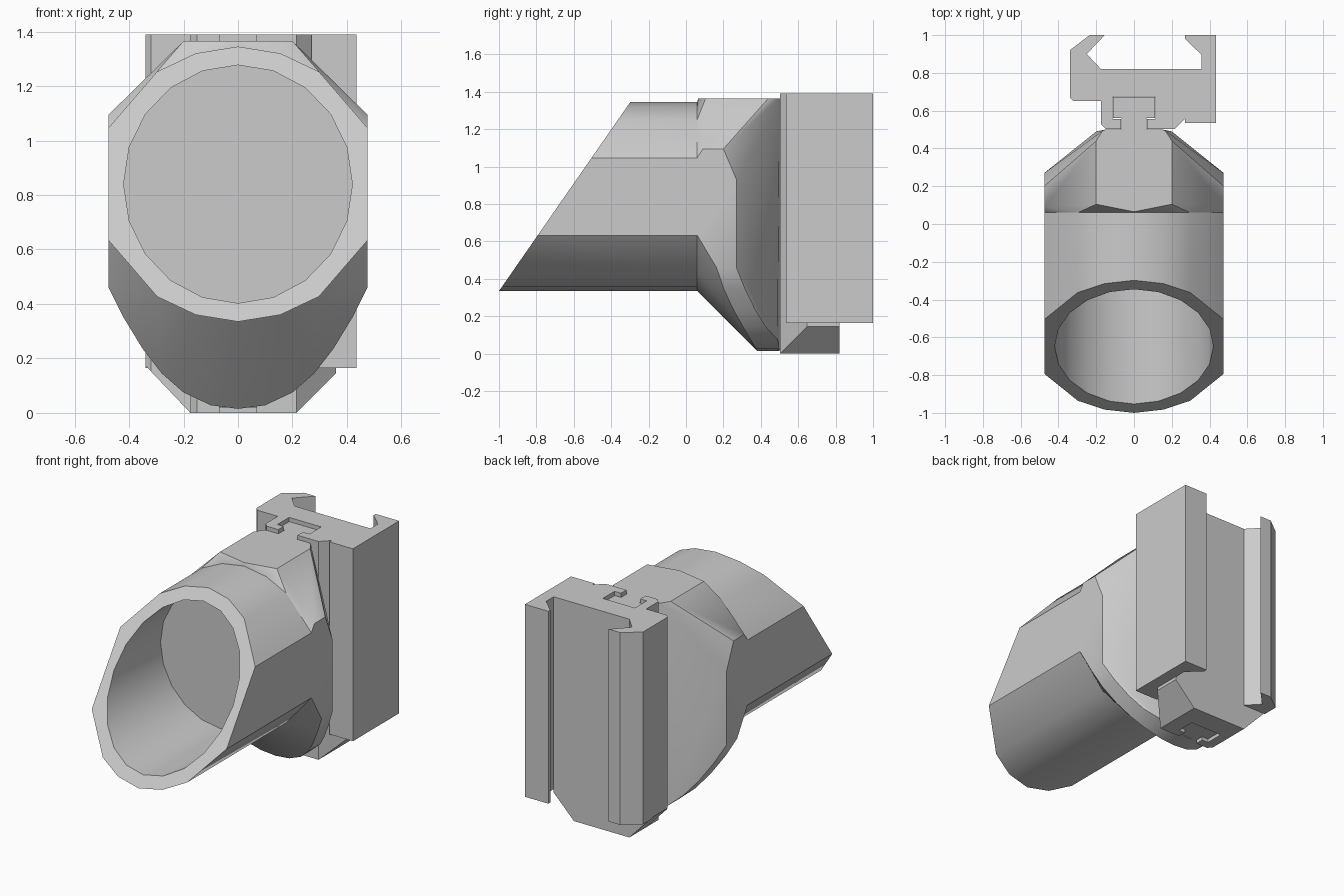
import bpy, bmesh, math
from mathutils import Vector

if "Cube" in bpy.data.objects:
    bpy.data.objects.remove(bpy.data.objects["Cube"])


def finish(bm, name, smooth=False):
    bmesh.ops.recalc_face_normals(bm, faces=bm.faces[:])
    mesh = bpy.data.meshes.new(name)
    bm.to_mesh(mesh)
    bm.free()
    ob = bpy.data.objects.new(name, mesh)
    bpy.context.collection.objects.link(ob)
    if smooth:
        activate(ob)
        bpy.ops.object.shade_smooth_by_angle(angle=math.radians(30))
    return ob


def activate(ob):
    bpy.ops.object.select_all(action='DESELECT')
    ob.select_set(True)
    bpy.context.view_layer.objects.active = ob


def prism(points, place_a, place_b):
    """Solid between two placements of one 2D profile."""
    bm = bmesh.new()
    a = [bm.verts.new(place_a(*p)) for p in points]
    b = [bm.verts.new(place_b(*p)) for p in points]
    bm.faces.new(a)
    bm.faces.new(b[::-1])
    n = len(points)
    for i in range(n):
        j = (i + 1) % n
        bm.faces.new((a[i], b[i], b[j], a[j]))
    return bm


def upright(points, z0, z1):
    return prism(points, lambda x, y: (x, y, z0), lambda x, y: (x, y, z1))


CZ = 0.84  # height of the tube axis

# Tube: round section with flat sides, slanted mouth, blind bore
quarter = [(0, .505), (.155, .48), (.297, .413), (.475, .207)]
half = quarter + [(x, -z) for x, z in reversed(quarter)]
outline = [(x, CZ + z) for x, z in half]
outline += [(-x, z) for x, z in reversed(outline) if x > 0]
tube = finish(prism(outline,
                    lambda x, z: (x, -1 + (z - .335) * .695, z),
                    lambda x, z: (x, .07, z)), "tube")
ring = [(.42 * math.sin(i * math.pi / 10), CZ + .437 * math.cos(i * math.pi / 10))
        for i in range(20)]
bore = finish(prism(ring, lambda x, z: (x, -1.2, z), lambda x, z: (x, -.18, z)), "bore_cutter")
bore.hide_render = True
mod = tube.modifiers.new("bore", 'BOOLEAN')
mod.object = bore
mod.operation = 'DIFFERENCE'
mod.solver = 'EXACT'
activate(tube)
bpy.ops.object.modifier_apply(modifier=mod.name)
bpy.data.objects.remove(bore)
activate(tube)
bpy.ops.object.shade_smooth_by_angle(angle=math.radians(30))

# Adapter body: faceted convex block, conical front and tapered back
def front_y(x, z):
    return .06 + max(0, math.hypot(x, z - CZ) - .505)


def back_y(x):
    return min(.5, .27 + (.475 - x) * .8)


pts = [(x, .06, z) for x, z in outline]
pts += [(0, .065, 1.365)]
lower = [(0, .015), (.1, .028), (.2, .075), (.28, .145), (.35, .235), (.42, .35), (.475, .46)]
right = [(.2, .105, 1.365), (.475, .09, 1.095), (.475, .27, .93), (.475, .2, 1.095),
         (.2, .44, 1.365), (.165, .495, 1.365), (.15, .5, 1.365)]
for x, z in lower:
    right += [(x, front_y(x, z), z), (x, back_y(x), z)]
pts += right + [(-x, y, z) for x, y, z in right if x > 0]
bm = bmesh.new()
for p in pts:
    bm.verts.new(p)
bmesh.ops.remove_doubles(bm, verts=bm.verts[:], dist=.001)
hull = bmesh.ops.convex_hull(bm, input=bm.verts[:])
loose = [v for v in bm.verts if not v.link_faces]
bmesh.ops.delete(bm, geom=loose, context='VERTS')
bmesh.ops.dissolve_limit(bm, angle_limit=math.radians(1), verts=bm.verts[:], edges=bm.edges[:])
finish(bm, "adapter_body", smooth=True)

# T-shaped tongue on the body, sitting in the slot of the rail block
tee = [(-.065, .49), (-.065, .56), (-.11, .56), (-.11, .672)]
tongue = tee + [(-x, y) for x, y in reversed(tee)]
finish(upright(tongue, .02, 1.365), "tongue")

# Rail block with T slot, lower corners cut at 45 degrees
slot = [(-.068, .503), (-.068, .557), (-.113, .557), (-.113, .675)]
block = [(-.34, .82), (-.34, .67), (-.32, .65), (-.175, .65), (-.175, .528), (-.15, .503)]
block += slot + [(-x, y) for x, y in reversed(slot)]
block += [(.215, .503), (.36, .648), (.36, .82)]
bm = upright(block, 0, 1.39)
for co, no in (((.215, 0, 0), (1, 0, -1)), ((-.175, 0, 0), (-1, 0, -.95))):
    bmesh.ops.bisect_plane(bm, geom=bm.verts[:] + bm.edges[:] + bm.faces[:], dist=1e-5,
                           plane_co=co, plane_no=Vector(no).normalized(), clear_outer=True)
    bmesh.ops.holes_fill(bm, edges=[e for e in bm.edges if e.is_boundary], sides=0)
finish(bm, "rail_block")

# Fixed jaw on the left, clamp plate with hooked lip on the right
jaw = [(-.34, .82), (-.34, .92), (-.235, 1), (-.155, 1), (-.25, .9), (-.175, .82)]
finish(upright(jaw, .165, 1.39), "fixed_jaw")
plate = [(.27, .535), (.435, .535), (.435, 1), (.27, 1), (.27, .98),
         (.358, .895), (.358, .646), (.27, .558)]
finish(upright(plate, .165, 1.39), "clamp_plate")
